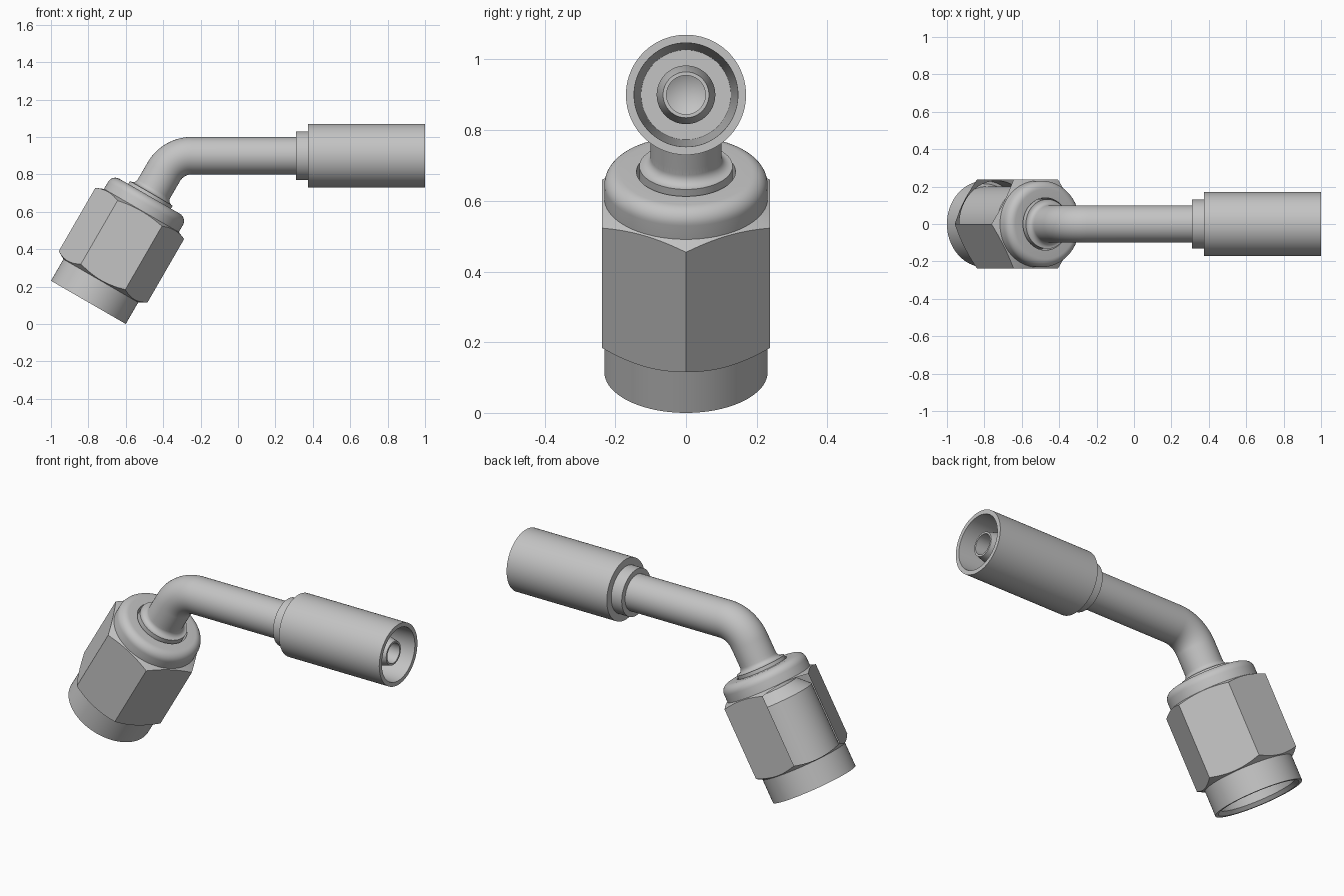
import bpy, bmesh
from math import sin, cos, pi, radians
from mathutils import Matrix, Vector

cube = bpy.data.objects.get("Cube")
if cube:
    bpy.data.objects.remove(cube, do_unlink=True)

steel = bpy.data.materials.new("steel grey")
steel.use_nodes = True
GREY = (0.55, 0.55, 0.55, 1)
steel.diffuse_color = GREY
steel.node_tree.nodes["Principled BSDF"].inputs["Base Color"].default_value = GREY


def skin(name, rings, sides=96, closed=False):
    """Join circles, each given as (matrix, radius), into one surface."""
    bm = bmesh.new()
    loops = []
    for m, r in rings:
        angles = [2 * pi * i / sides for i in range(sides)]
        loops.append([bm.verts.new(m @ Vector((r * cos(a), r * sin(a), 0))) for a in angles])
    pairs = list(zip(loops, loops[1:]))
    if closed:
        pairs.append((loops[-1], loops[0]))
    for a, b in pairs:
        for i in range(sides):
            j = (i + 1) % sides
            bm.faces.new((a[i], a[j], b[j], b[i]))
    bmesh.ops.remove_doubles(bm, verts=bm.verts, dist=1e-5)
    bmesh.ops.recalc_face_normals(bm, faces=bm.faces)
    mesh = bpy.data.meshes.new(name)
    bm.to_mesh(mesh)
    bm.free()
    mesh.materials.append(steel)
    obj = bpy.data.objects.new(name, mesh)
    bpy.context.collection.objects.link(obj)
    return obj


def lathe(name, frame, profile, **kw):
    """Revolve (radius, distance) points about the frame's own z axis."""
    return skin(name, [(frame @ Matrix.Translation((0, 0, t)), r) for r, t in profile], **kw)


def fillet(cr, ct, rad, start, end, steps=8):
    """Arc of profile points between two angles in degrees."""
    angles = [radians(start + (end - start) * i / steps) for i in range(steps + 1)]
    return [(cr + rad * cos(a), ct + rad * sin(a)) for a in angles]


def smooth(obj):
    bpy.ops.object.select_all(action='DESELECT')
    obj.select_set(True)
    bpy.context.view_layer.objects.active = obj
    bpy.ops.object.shade_smooth_by_angle(angle=radians(25))


TILT = radians(30)
nut_frame = Matrix.Translation((-0.8, 0, 0.1155)) @ Matrix.Rotation(TILT, 4, 'Y')
hose_frame = Matrix.Translation((0, 0, 0.9)) @ Matrix.Rotation(pi / 2, 4, 'Y')

# Swivel nut: turned profile trimmed by a hexagonal prism
nut = lathe("swivel_nut", nut_frame,
            [(0.215, 0), (0.231, 0), (0.231, 0.133), (0.29, 0.167), (0.29, 0.543), (0.231, 0.567)]
            + fillet(0.187, 0.611, 0.044, 0, 90)
            + [(0.14, 0.655), (0.14, 0.54), (0.2, 0.48), (0.2, 0.02)], closed=True)
hexagon = lathe("hex_cutter", nut_frame,
                [(0, -0.1), (0.274, -0.1), (0.274, 0.8), (0, 0.8)], sides=6)
hexagon.hide_render = True
trim = nut.modifiers.new("hex_trim", 'BOOLEAN')
trim.operation = 'INTERSECT'
trim.solver = 'EXACT'
trim.object = hexagon
bpy.context.view_layer.objects.active = nut
bpy.ops.object.modifier_apply(modifier=trim.name)
bpy.data.objects.remove(hexagon, do_unlink=True)

# Sleeve inside the nut, with a flared seat and a fillet up to the tube
sleeve = lathe("seat_sleeve", nut_frame,
               [(0, 0.58), (0.055, 0.55), (0.055, 0.42), (0.17, 0.33), (0.19, 0.33), (0.19, 0.46),
                (0.132, 0.52), (0.132, 0.673)]
               + fillet(0.128, 0.701, 0.028, 270, 180) + [(0.1, 0.72)])

# Bent tube
BEND = 0.173
centre = Vector((-0.247, 0, 0.9 - BEND))
path = [nut_frame @ Matrix.Translation((0, 0, 0.7))]
for i in range(21):
    b = TILT + (pi / 2 - TILT) * i / 20
    spot = centre + BEND * Vector((-cos(b), 0, sin(b)))
    path.append(Matrix.Translation(spot) @ Matrix.Rotation(b, 4, 'Y'))
path.append(hose_frame @ Matrix.Translation((0, 0, 0.36)))
tube = skin("bent_tube", [(m, 0.1) for m in path], sides=64)

# Crimp ferrule with its collar and tapered bore
ferrule = lathe("crimp_ferrule", hose_frame,
                [(0.098, 0.31), (0.13, 0.31), (0.13, 0.375), (0.17, 0.375), (0.17, 1),
                 (0.147, 1), (0.127, 0.45), (0.07, 0.45)])

# Hose nipple inside the ferrule
nipple = lathe("hose_nipple", hose_frame,
               [(0.083, 0.44), (0.083, 0.9), (0.065, 0.97), (0.055, 0.97), (0.055, 0.6), (0, 0.57)], sides=64)

for part in (nut, sleeve, tube, ferrule, nipple):
    smooth(part)
